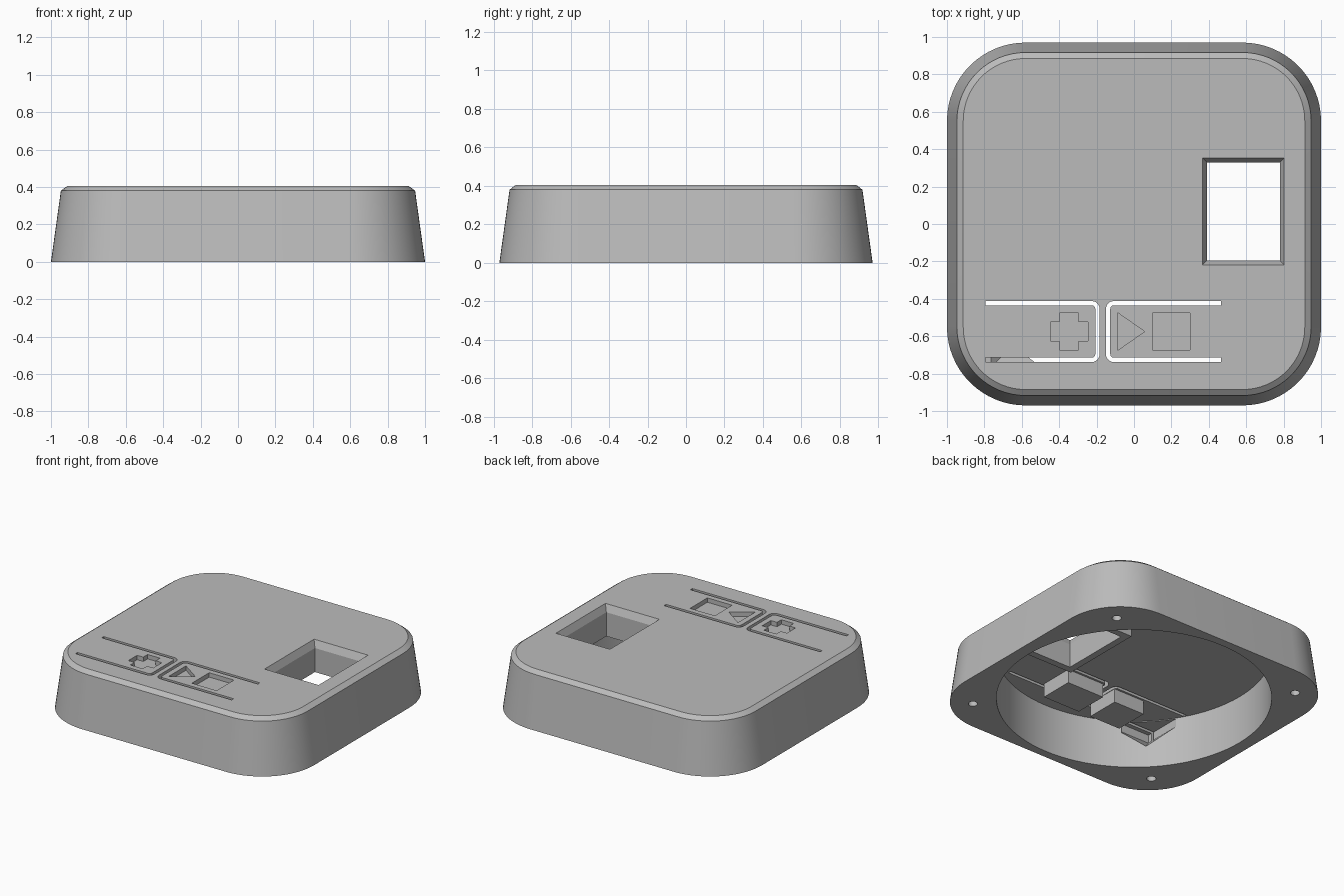
import bpy, bmesh
from math import sin, cos, pi

if "Cube" in bpy.data.objects:
    bpy.data.objects.remove(bpy.data.objects["Cube"], do_unlink=True)

grey = bpy.data.materials.new("matte_grey")
grey.use_nodes = True
grey.diffuse_color = (0.5, 0.5, 0.5, 1)
grey.node_tree.nodes["Principled BSDF"].inputs["Base Color"].default_value = (0.5, 0.5, 0.5, 1)


def loft(name, rings):
    """Closed solid through matching outlines; rings = [(points, z), ...] going up."""
    bm = bmesh.new()
    loops = [[bm.verts.new((x, y, z)) for x, y in pts] for pts, z in rings]
    n = len(loops[0])
    for low, high in zip(loops, loops[1:]):
        for i in range(n):
            j = (i + 1) % n
            bm.faces.new((low[i], low[j], high[j], high[i]))
    bm.faces.new(loops[0][::-1])
    bm.faces.new(loops[-1])
    bmesh.ops.recalc_face_normals(bm, faces=bm.faces)
    mesh = bpy.data.meshes.new(name)
    bm.to_mesh(mesh)
    bm.free()
    mesh.materials.append(grey)
    ob = bpy.data.objects.new(name, mesh)
    bpy.context.collection.objects.link(ob)
    return ob


def prism(name, pts, z0, z1):
    return loft(name, [(pts, z0), (pts, z1)])


def rect(x0, x1, y0, y1):
    return [(x0, y0), (x1, y0), (x1, y1), (x0, y1)]


def arc(cx, cy, r, a0, a1, steps):
    return [(cx + r * cos(a0 + (a1 - a0) * i / steps),
             cy + r * sin(a0 + (a1 - a0) * i / steps)) for i in range(steps + 1)]


def circle(cx, cy, r, n):
    return arc(cx, cy, r, 0, 2 * pi, n)[:-1]


def rounded(hx, hy, r):
    pts = []
    for k, (sx, sy) in enumerate([(1, 1), (-1, 1), (-1, -1), (1, -1)]):
        pts += arc(sx * (hx - r), sy * (hy - r), r, k * pi / 2, (k + 1) * pi / 2, 16)
    return pts


def combine(target, tool, operation):
    mod = target.modifiers.new(tool.name, "BOOLEAN")
    mod.operation = operation
    mod.solver = "EXACT"
    mod.object = tool
    bpy.context.view_layer.update()
    result = bpy.data.meshes.new_from_object(
        target.evaluated_get(bpy.context.evaluated_depsgraph_get()))
    target.modifiers.clear()
    target.data = result
    bpy.data.objects.remove(tool, do_unlink=True)


# Tapered shell with a chamfered top rim
case = loft("case_shell", [
    (rounded(1.0, 0.97, 0.42), 0),
    (rounded(0.947, 0.917, 0.367), 0.38),
    (rounded(0.913, 0.885, 0.333), 0.405)])

# Round cavity open at the bottom
combine(case, prism("cavity", circle(0, 0, 0.91, 96), -0.1, 0.35), "DIFFERENCE")

# Window sleeve and plungers under the flexible buttons
for name, pts, z in [
        ("window_sleeve", rect(0.34, 0.83, -0.245, 0.38), 0.18),
        ("left_plunger", rect(-0.46, -0.21, -0.70, -0.45), 0.25),
        ("right_plunger", rect(-0.11, 0.19, -0.70, -0.45), 0.25)]:
    combine(case, prism(name, pts, z, 0.37), "UNION")

# Window opening with bevelled upper edge
inner = rect(0.39, 0.78, -0.195, 0.33)
combine(case, loft("window", [
    (inner, -0.1), (inner, 0.355),
    (rect(0.367, 0.803, -0.218, 0.353), 0.405),
    (rect(0.362, 0.808, -0.223, 0.358), 0.416)]), "DIFFERENCE")

# Relief pocket in the wall beside the left button
wide = rect(-0.77, -0.52, -0.77, -0.45)
combine(case, loft("relief_pocket", [
    (rect(-0.6, -0.52, -0.6, -0.45), 0.115), (wide, 0.285), (wide, 0.345)]), "DIFFERENCE")


def slot(x_open, x_end):
    """U-shaped slit, open at x_open and rounded towards x_end."""
    s = 1 if x_end > x_open else -1
    y0, y1, t, r = -0.738, -0.412, 0.023, 0.042
    cx = (x_end - s * r) * s
    outer = arc(cx, y0 + r, r, -pi / 2, 0, 6) + arc(cx, y1 - r, r, 0, pi / 2, 6)
    inside = arc(cx, y1 - r, r - t, pi / 2, 0, 6) + arc(cx, y0 + r, r - t, 0, -pi / 2, 6)
    o = s * x_open
    pts = [(o, y0)] + outer + [(o, y1), (o, y1 - t)] + inside + [(o, y0 + t)]
    return [(s * x, y) for x, y in pts]


for ends in [(-0.795, -0.184), (0.465, -0.15)]:
    combine(case, prism("button_slot", slot(*ends), 0.28, 0.45), "DIFFERENCE")

# Recessed button symbols: plus, triangle and square
cx, cy, a, b = -0.347, -0.575, 0.1, 0.05
quarter = [(a, -b), (a, b), (b, b)]
plus = []
for k in range(4):
    c, s = round(cos(k * pi / 2)), round(sin(k * pi / 2))
    plus += [(cx + c * x - s * y, cy + s * x + c * y) for x, y in quarter]
for name, pts in [
        ("plus_recess", plus),
        ("triangle_recess", [(-0.087, -0.675), (0.057, -0.575), (-0.087, -0.475)]),
        ("square_recess", rect(0.1, 0.3, -0.675, -0.475))]:
    combine(case, prism(name, pts, 0.373, 0.45), "DIFFERENCE")

# Screw holes in the four bottom corners
for sx in (-1, 1):
    for sy in (-1, 1):
        hole = prism("screw_hole", circle(sx * 0.77, sy * 0.74, 0.031, 24), -0.1, 0.2)
        combine(case, hole, "DIFFERENCE")

# Smooth curved walls, keep crisp edges
bpy.ops.object.select_all(action="DESELECT")
case.select_set(True)
bpy.context.view_layer.objects.active = case
bpy.ops.object.shade_smooth_by_angle(angle=0.3)
